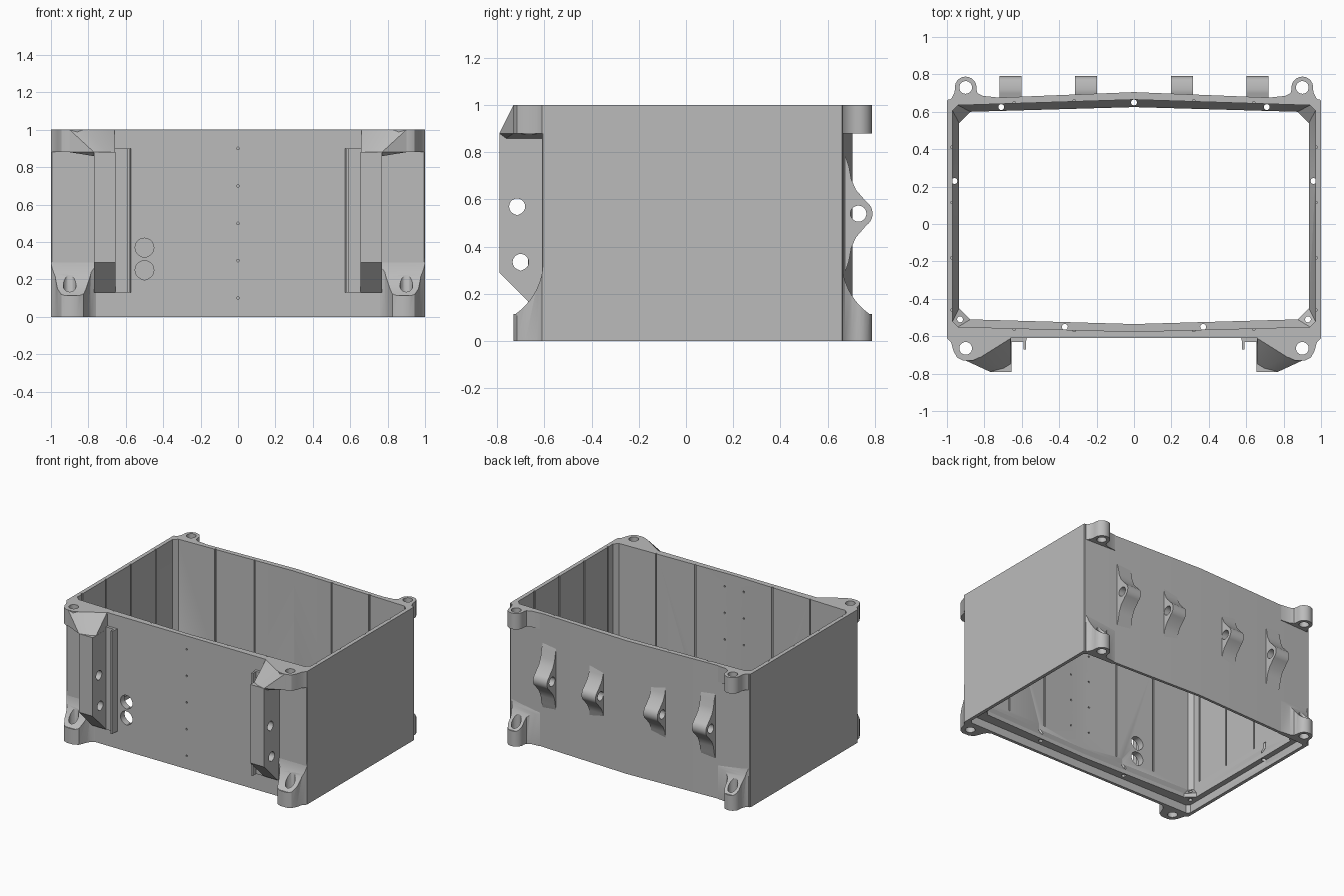
import bpy, bmesh, math
from mathutils import Vector

if "Cube" in bpy.data.objects:
    bpy.data.objects.remove(bpy.data.objects["Cube"], do_unlink=True)

grey = bpy.data.materials.new("plain_grey")
grey.use_nodes = True
grey.diffuse_color = (0.5, 0.5, 0.5, 1)
grey.node_tree.nodes["Principled BSDF"].inputs["Base Color"].default_value = (0.5, 0.5, 0.5, 1)
parts = []


def finish(name, bm, keep=True):
    bmesh.ops.recalc_face_normals(bm, faces=bm.faces)
    mesh = bpy.data.meshes.new(name)
    bm.to_mesh(mesh)
    bm.free()
    mesh.materials.append(grey)
    obj = bpy.data.objects.new(name, mesh)
    bpy.context.collection.objects.link(obj)
    if keep:
        parts.append(obj)
    return obj


def prism(name, pts, lo, hi, axis="z", keep=True):
    """Extrude a flat outline between lo and hi along an axis."""
    place = {"x": lambda a, b, h: (h, a, b),
             "y": lambda a, b, h: (a, h, b),
             "z": lambda a, b, h: (a, b, h)}[axis]
    bm = bmesh.new()
    face = bm.faces.new([bm.verts.new(place(a, b, lo)) for a, b in pts])
    moved = bmesh.ops.extrude_face_region(bm, geom=[face])["geom"]
    shift = Vector(place(0, 0, hi - lo))
    bmesh.ops.translate(bm, vec=shift, verts=[v for v in moved if isinstance(v, bmesh.types.BMVert)])
    return finish(name, bm, keep)


def cutter(pts, lo, hi, axis="z"):
    obj = prism("cutter", pts, lo, hi, axis, keep=False)
    obj.hide_render = True
    return obj


def boolean(obj, cutters, operation="DIFFERENCE"):
    """Apply boolean cutters, then discard them."""
    for c in cutters:
        mod = obj.modifiers.new("cut", "BOOLEAN")
        mod.object, mod.operation, mod.solver = c, operation, "EXACT"
    deps = bpy.context.evaluated_depsgraph_get()
    mesh = bpy.data.meshes.new_from_object(obj.evaluated_get(deps))
    obj.modifiers.clear()
    obj.data = mesh
    for c in cutters:
        bpy.data.objects.remove(c, do_unlink=True)


def arc(cx, cy, r, start, end, n=12):
    angles = [math.radians(start + (end - start) * i / n) for i in range(n + 1)]
    return [(cx + r * math.cos(a), cy + r * math.sin(a)) for a in angles]


def circle(cx, cy, r, n=24):
    return arc(cx, cy, r, 0, 360, n)[:-1]


def teardrop(cx, cy, r):
    return arc(cx, cy, r, -65, 245, 24) + [(cx, cy - 1.1 * r)]


def box(x, y, w, d):
    return [(x - w, y - d), (x + w, y - d), (x + w, y + d), (x - w, y + d)]


def mirrored(pts, s):
    return [(s * x, y) for x, y in pts]


def ring(x, front, front_mid, back, back_mid, ch):
    """Rectangular outline with chamfered corners and bowed front and back."""
    half = [(x, front + ch), (x, back - ch), (x - ch, back)]
    other = [(-a, b) for a, b in reversed(half)]
    return half + [(0, back_mid)] + other + [(ch - x, front), (0, front_mid), (x - ch, front)]


# Open shell with a sloped inner ledge and a recess underneath
outer = ring(1, -.61, -.61, .665, .705, .005)
inner = ring(.97, -.55, -.575, .635, .665, .03)
ledge = ring(.935, -.51, -.535, .60, .625, .06)
recess = ring(.975, -.585, -.59, .645, .685, .02)
bm = bmesh.new()
loops = [[bm.verts.new((x, y, z)) for x, y in outline] for outline, z in
         [(outer, 0), (outer, 1), (inner, 1), (inner, .16), (ledge, .09), (ledge, .06), (recess, .06), (recess, 0)]]
for i, a in enumerate(loops):
    b = loops[(i + 1) % len(loops)]
    for j in range(len(a)):
        k = (j + 1) % len(a)
        bm.faces.new((a[j], a[k], b[k], b[j]))
shell = finish("box_shell", bm)

# Ledge screw holes, wall grooves, cable holes and pin holes
cuts = []
for s in (1, -1):
    for x, y in [(.37, -.55), (.93, -.51), (.96, .23), (.71, .625)]:
        cuts.append(cutter(circle(s * x, y, .016, 12), .03, .2))
    for y in (.41, .115, -.18, -.46):
        cuts.append(cutter(box(s * .97, y, .008, .006), .2, 1.1))
    for x in (.32, .64):
        bow = 1 - x / .94
        cuts.append(cutter(box(s * x, .635 + .03 * bow, .006, .008), .2, 1.1))
        cuts.append(cutter(box(s * x, -.55 - .025 * bow, .006, .008), .2, 1.1))
    for z in (.3, .5, .7, .9):
        cuts.append(cutter(circle(s * .08, z, .007, 8), -.585, -.55, "y"))
cuts.append(cutter(circle(0, .65, .016, 12), .03, .2))
for z in (.37, .25):
    cuts.append(cutter(teardrop(-.5, z, .05), -.7, -.5, "y"))
for z in (.1, .3, .5, .7, .9):
    cuts.append(cutter(circle(0, z, .007, 8), -.65, -.598, "y"))
boolean(shell, cuts)

# Plan outlines of the corner ears
back_ear = ([(1, .64), (1, .655), (.975, .672), (.961, .70)] + arc(.9, .73, .058, -10, 190)
            + [(.837, .70), (.81, .685), (.74, .678), (.74, .65)])
front_ear = [(1, -.59), (1, -.61), (.977, -.635), (.965, -.68), (.945, -.715), (.915, -.73),
             (.86, -.73), (.825, -.712), (.80, -.65), (.785, -.625), (.76, -.61), (.76, -.59)]


def scoop(s, wall):
    """Side profile of a lower ear: foot with a concave sweep up to the wall."""
    curve = arc(wall + .275, .34, .275, 180, 235)
    tip = curve[-1][0]
    pts = [(wall - .2, -.1), (wall - .2, .34)] + curve + [(tip + .1, curve[-1][1]), (tip + .1, -.1)]
    return [(s * y, z) for y, z in pts]


for s, side in ((1, "left"), (-1, "right")):
    # Upper and lower screw ears on every corner
    for end, outline, hole_y, wall in (("back", back_ear, .73, .66), ("front", front_ear, -.665, .605)):
        outline = mirrored(outline, s)
        lower = prism(f"{end}_{side}_lower_ear", outline, 0, .34)
        boolean(lower, [cutter(scoop(1 if end == "back" else -1, wall), -1.2, 1.2, "x")], "INTERSECT")
        upper = prism(f"{end}_{side}_upper_ear", outline, .88, 1)
        for ear in (lower, upper):
            boolean(ear, [cutter(circle(s * .9, hole_y, .034), -.1, 1.1)])

    # Faceted gusset joining the upper front ear to the bracket
    bm = bmesh.new()
    for x, y, z in [(.66, -.6, 1), (.66, -.612, 1), (.82, -.712, 1), (.9, -.73, 1), (.9, -.6, 1),
                    (.9, -.73, .88), (.9, -.6, .88), (.77, -.79, .88),
                    (.655, -.79, .84), (.655, -.6, .84)]:
        bm.verts.new((s * x, y, z))
    bmesh.ops.convex_hull(bm, input=bm.verts)
    gusset = finish(f"{side}_gusset", bm)
    boolean(gusset, [cutter(circle(s * .9, -.665, .034), -.1, 1.1)])

    # Upright hinge bracket with two cross holes
    bracket = prism(f"{side}_bracket", [(-.6, .88), (-.79, .88), (-.79, .29), (-.63, .13), (-.6, .13)],
                    s * .655, s * .77, "x")
    boolean(bracket, [cutter(teardrop(-.715, .57, .034), -1, 1, "x"),
                      cutter(teardrop(-.70, .335, .034), -1, 1, "x")])

    # Thin L-shaped guide rail beside the bracket
    rail = [(.66, -.6), (.66, -.63), (.592, -.63), (.592, -.67), (.578, -.67), (.578, -.63), (.57, -.6)]
    prism(f"{side}_guide_rail", mirrored(rail, s), .13, .9)

    # Back lugs with cross holes and flared roots
    flare = [(.67, .80), (.69, .74), (.70, .685), (.72, .64)]
    lug = flare + arc(.73, .54, .06, 55, -55) + [(y, 1.08 - z) for y, z in reversed(flare)]
    for place, x in (("inner", .257), ("outer", .66)):
        obj = prism(f"back_{side}_{place}_lug", lug, s * x - .058, s * x + .058, "x")
        boolean(obj, [cutter(circle(.73, .54, .034), -1, 1, "x")])

# Smooth the round surfaces while keeping edges crisp
for obj in parts:
    obj.select_set(True)
bpy.context.view_layer.objects.active = shell
bpy.ops.object.shade_smooth_by_angle(angle=math.radians(30))
